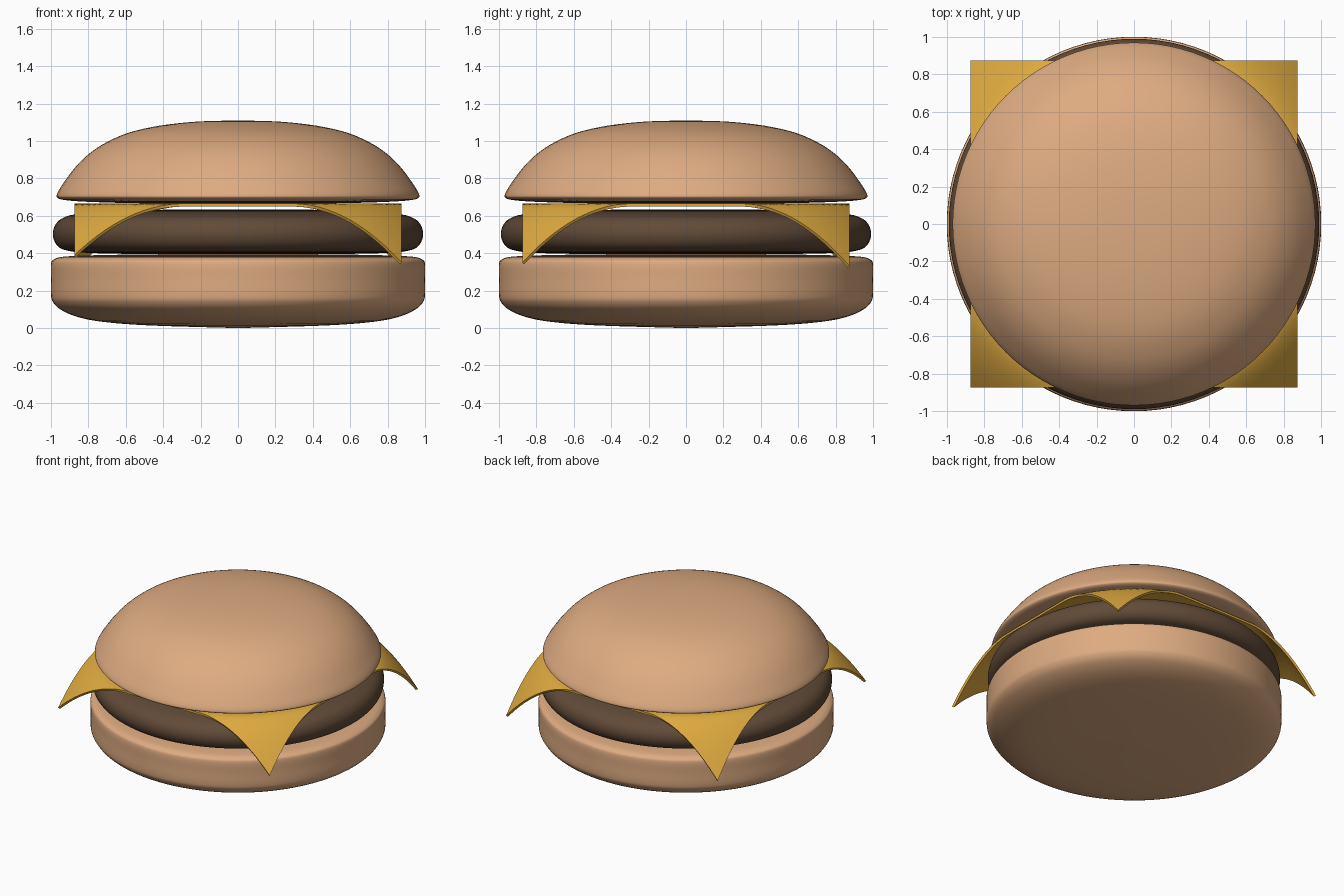
import bpy, bmesh, math
from mathutils import Vector

if "Cube" in bpy.data.objects:
    bpy.data.objects.remove(bpy.data.objects["Cube"])


def material(name, rgb):
    m = bpy.data.materials.new(name)
    m.diffuse_color = (*rgb, 1)
    m.use_nodes = True
    m.node_tree.nodes["Principled BSDF"].inputs["Base Color"].default_value = m.diffuse_color
    return m


bun_mat = material("bread", (0.73, 0.41, 0.22))
patty_mat = material("meat", (0.12, 0.07, 0.04))
cheese_mat = material("cheese", (0.73, 0.40, 0.05))


def finish(bm, name, mat):
    bmesh.ops.recalc_face_normals(bm, faces=bm.faces)
    me = bpy.data.meshes.new(name)
    bm.to_mesh(me)
    bm.free()
    me.materials.append(mat)
    for p in me.polygons:
        p.use_smooth = True
    ob = bpy.data.objects.new(name, me)
    bpy.context.collection.objects.link(ob)
    return ob


def smooth_profile(pts, steps=4):
    # Catmull-Rom through (radius, z) points
    p = [Vector(q) for q in pts]
    p = [p[0]] + p + [p[-1]]
    out = []
    for a, b, c, d in zip(p, p[1:], p[2:], p[3:]):
        for k in range(steps):
            t = k / steps
            out.append(b + (c - a) * t / 2 + (2 * a - 5 * b + 4 * c - d) * t * t / 2
                       + (3 * b - a - 3 * c + d) * t ** 3 / 2)
    return out + [p[-1]]


def lathe(name, pts, mat, seg=96):
    bm = bmesh.new()
    verts = [bm.verts.new((max(q.x, 0), 0, q.y)) for q in smooth_profile(pts)]
    edges = [bm.edges.new(e) for e in zip(verts, verts[1:])]
    bmesh.ops.spin(bm, geom=verts + edges, cent=(0, 0, 0), axis=(0, 0, 1),
                   angle=2 * math.pi, steps=seg, use_merge=True)
    bmesh.ops.remove_doubles(bm, verts=bm.verts, dist=1e-4)
    return finish(bm, name, mat)


lathe("bottom_bun", [(0, 0), (0.47, 0.014), (0.72, 0.033), (0.86, 0.06), (0.95, 0.1),
                     (0.99, 0.14), (1.0, 0.18), (1.0, 0.26), (1.0, 0.34), (0.985, 0.367),
                     (0.93, 0.382), (0.75, 0.39), (0.4, 0.395), (0, 0.395)], bun_mat)

lathe("patty", [(0, 0.395), (0.5, 0.396), (0.8, 0.402), (0.92, 0.416), (0.97, 0.445),
                (0.99, 0.50), (0.975, 0.555), (0.93, 0.592), (0.84, 0.612),
                (0.6, 0.628), (0.3, 0.634), (0, 0.635)], patty_mat)

lathe("top_bun", [(0, 0.666), (0.5, 0.667), (0.8, 0.675), (0.92, 0.684), (0.963, 0.695),
                  (0.968, 0.715), (0.94, 0.765), (0.87, 0.86), (0.79, 0.937), (0.7, 0.995),
                  (0.58, 1.046), (0.42, 1.082), (0.22, 1.104), (0, 1.11)], bun_mat)

# cheese slice: square sheet whose four corners droop by differing amounts
HALF, FLAT = 0.875, 0.93
corner_drop = {(-1, -1): 0.275, (1, -1): 0.315, (1, 1): 0.335, (-1, 1): 0.355}
bm = bmesh.new()
bmesh.ops.create_grid(bm, x_segments=56, y_segments=56, size=HALF)
for v in bm.verts:
    r = v.co.xy.length
    t = max(0, r - FLAT) / (HALF * math.sqrt(2) - FLAT)
    key = (1 if v.co.x > 0 else -1, 1 if v.co.y > 0 else -1)
    v.co.z = 0.665 - corner_drop[key] * t ** 1.5
cheese = finish(bm, "cheese_slice", cheese_mat)
thick = cheese.modifiers.new("thickness", "SOLIDIFY")
thick.thickness = 0.016
thick.offset = -1
bpy.context.view_layer.objects.active = cheese
cheese.select_set(True)
bpy.ops.object.modifier_apply(modifier="thickness")
bpy.ops.object.shade_smooth_by_angle(angle=math.radians(40))
